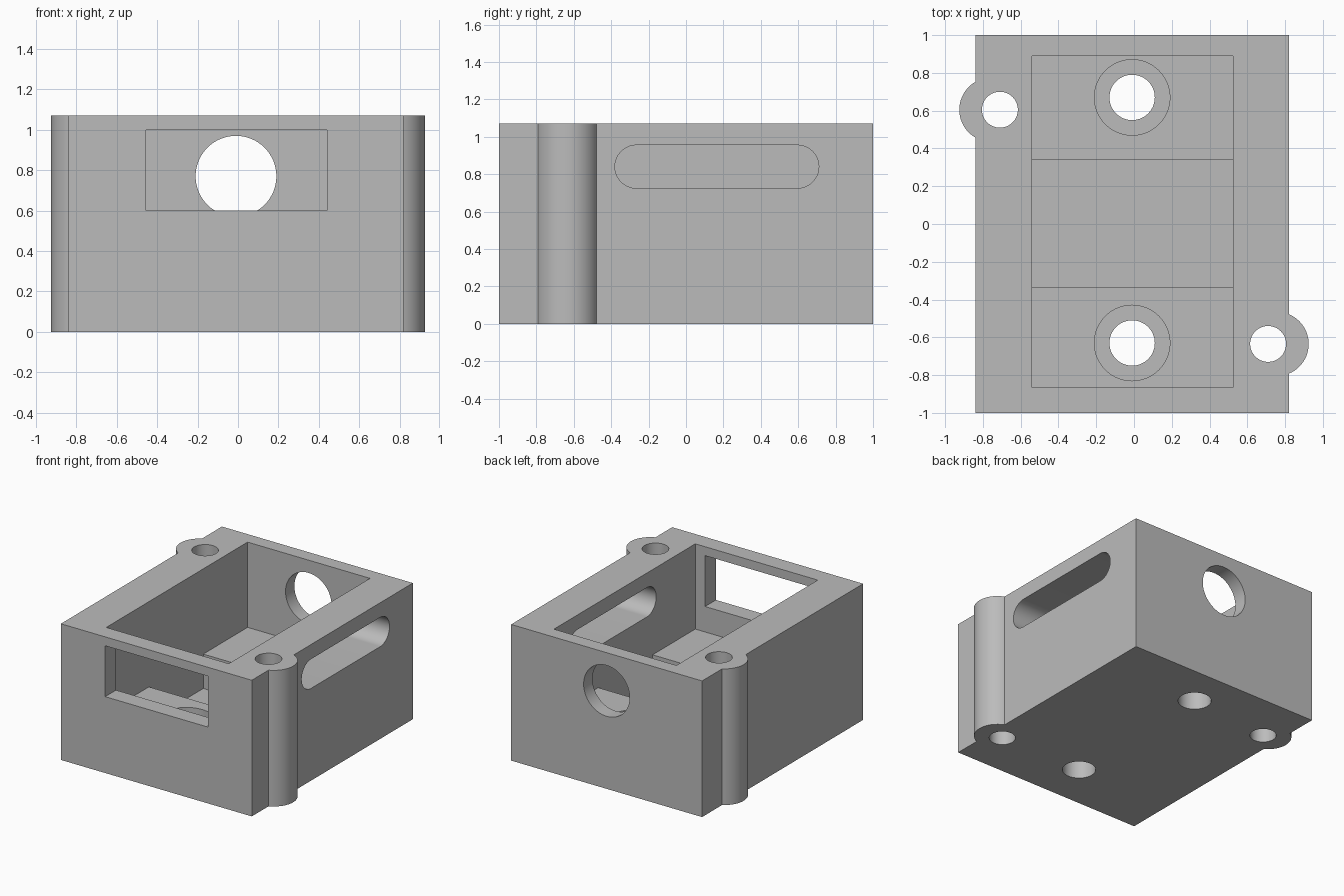
import bpy
import math
from mathutils import Matrix, Vector

if "Cube" in bpy.data.objects:
    bpy.data.objects.remove(bpy.data.objects["Cube"], do_unlink=True)

HEIGHT = 1.07
LEDGE, POCKET, BORE = 0.40, 0.13, 0.2   # interior floor levels

grey = bpy.data.materials.new("plain grey")
grey.diffuse_color = (0.5, 0.5, 0.5, 1)
grey.use_nodes = True
grey.node_tree.nodes["Principled BSDF"].inputs["Base Color"].default_value = (0.5, 0.5, 0.5, 1)


def prism(name, outline, axis, start, end):
    """Extrude a 2D outline along x, y or z."""
    place = {"x": lambda a, b, c: (c, a, b),
             "y": lambda a, b, c: (a, c, b),
             "z": lambda a, b, c: (a, b, c)}[axis]
    n = len(outline)
    verts = [place(a, b, c) for c in (start, end) for a, b in outline]
    faces = [list(range(n))[::-1], list(range(n, 2 * n))]
    faces += [[i, (i + 1) % n, n + (i + 1) % n, n + i] for i in range(n)]
    if axis == "y":
        faces = [f[::-1] for f in faces]
    mesh = bpy.data.meshes.new(name)
    mesh.from_pydata(verts, [], faces)
    mesh.materials.append(grey)
    obj = bpy.data.objects.new(name, mesh)
    bpy.context.collection.objects.link(obj)
    return obj


def rect(a0, a1, b0, b1):
    return [(a0, b0), (a1, b0), (a1, b1), (a0, b1)]


def arc(a, b, r, first=0, sweep=360, steps=64):
    count = steps if sweep == 360 else steps + 1
    angles = [math.radians(first + sweep * i / steps) for i in range(count)]
    return [(a + r * math.cos(t), b + r * math.sin(t)) for t in angles]


def combine(target, tool, operation):
    mod = target.modifiers.new("boolean", "BOOLEAN")
    mod.operation, mod.solver, mod.object = operation, "EXACT", tool
    bpy.context.view_layer.objects.active = target
    bpy.ops.object.modifier_apply(modifier=mod.name)
    bpy.data.objects.remove(tool, do_unlink=True)


# Outer block with a rounded screw ear on each side
housing = prism("housing", rect(-0.84, 0.82, -1, 1), "z", 0, HEIGHT)
ears = ((-1, 0.605), (1, -0.635))
for side, y in ears:
    combine(housing, prism("ear", arc(side * 0.755, y, 0.17), "z", 0, HEIGHT), "UNION")

# Open cavity with a ledge at each end and a deeper middle pocket
section = [(-0.865, 1.2), (-0.865, LEDGE), (-0.335, LEDGE), (-0.335, POCKET),
           (0.34, POCKET), (0.34, LEDGE), (0.89, LEDGE), (0.89, 1.2)]
cutters = [prism("cavity", section, "x", -0.54, 0.525)]

# Front window, round back port and long slot in one side wall
cutters.append(prism("window", rect(-0.455, 0.44, 0.6, 1.0), "y", -1.2, -0.7))
cutters.append(prism("port", arc(-0.01, 0.77, 0.2), "y", 0.7, 1.2))
slot = arc(0.595, 0.84, 0.115, -90, 180, 32) + arc(-0.265, 0.84, 0.115, 90, 180, 32)
cutters.append(prism("slot", slot, "x", 0.4, 1.1))

# Counterbored floor holes and ear screw holes
for y in (0.67, -0.63):
    cutters.append(prism("counterbore", arc(-0.01, y, 0.2), "z", BORE, 0.6))
    cutters.append(prism("floor_hole", arc(-0.01, y, 0.12), "z", -0.2, 0.6))
for side, y in ears:
    cutters.append(prism("ear_hole", arc(side * 0.71, y, 0.095), "z", -0.2, 1.3))

for cutter in cutters:
    combine(housing, cutter, "DIFFERENCE")

# Smooth the round walls, keep the corners sharp
bpy.ops.object.select_all(action="DESELECT")
housing.select_set(True)
bpy.context.view_layer.objects.active = housing
bpy.ops.object.shade_smooth_by_angle(angle=math.radians(30))
